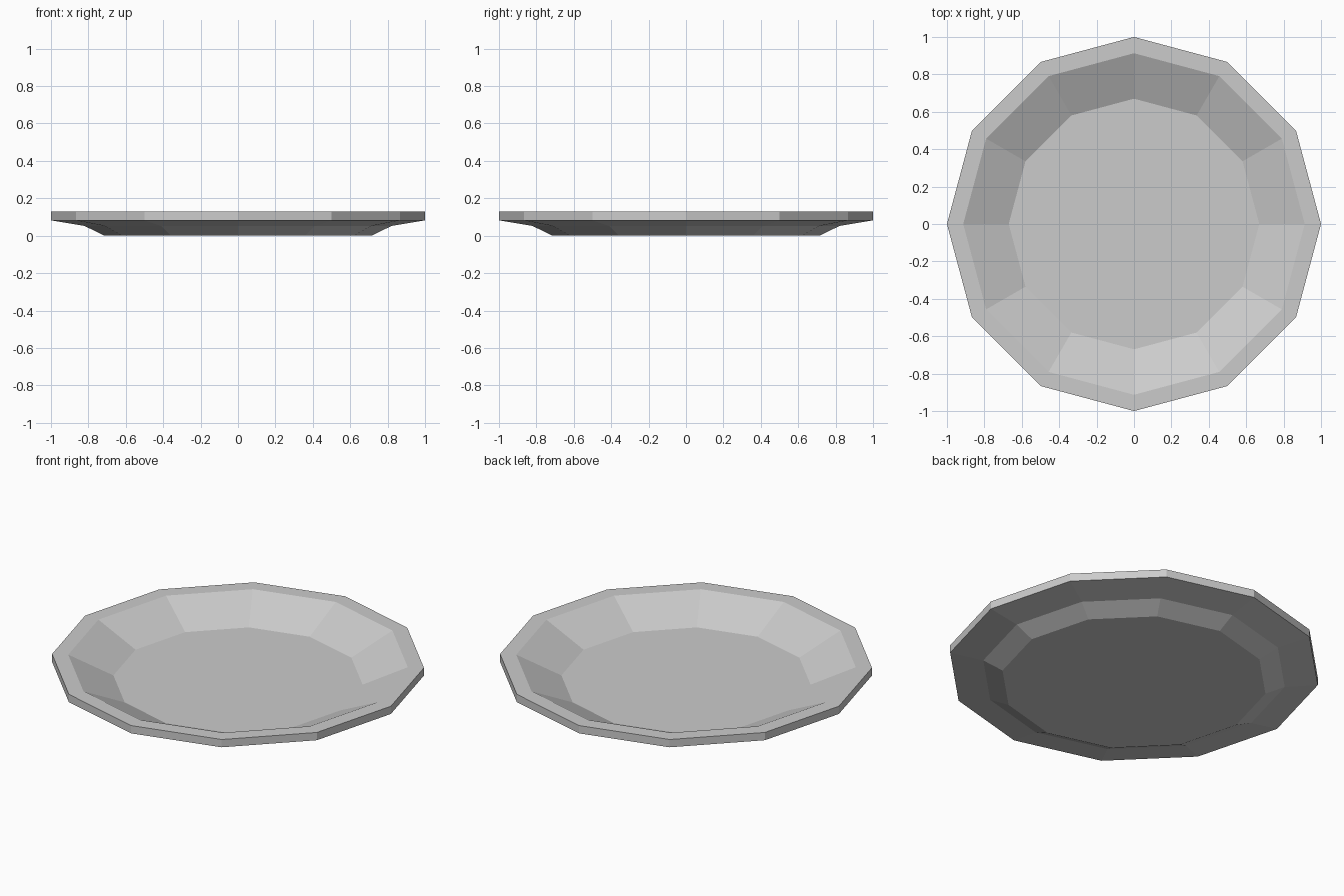
import bpy
import bmesh
import math

cube = bpy.data.objects.get("Cube")
if cube:
    bpy.data.objects.remove(cube, do_unlink=True)

# Single grey material
grey = bpy.data.materials.new("light_grey")
grey.use_nodes = True
colour = (0.6, 0.6, 0.6, 1)
grey.diffuse_color = colour
grey.node_tree.nodes["Principled BSDF"].inputs["Base Color"].default_value = colour

# Plate profile (radius, height) from the base, round the rim, to the inner floor
SIDES = 12
PROFILE = [(0.715, 0), (0.82, 0.052), (1, 0.082), (1, 0.128), (0.913, 0.128), (0.67, 0.015)]


def ring(bm, radius, height):
    step = 2 * math.pi / SIDES
    return [bm.verts.new((radius * math.cos(i * step), radius * math.sin(i * step), height))
            for i in range(SIDES)]


# Plate: twelve-sided lathe with closed base and floor
bm = bmesh.new()
rings = [ring(bm, r, z) for r, z in PROFILE]
for low, high in zip(rings, rings[1:]):
    for i in range(SIDES):
        j = (i + 1) % SIDES
        bm.faces.new((low[i], low[j], high[j], high[i]))
bm.faces.new(rings[0][::-1])
bm.faces.new(rings[-1])
bmesh.ops.recalc_face_normals(bm, faces=bm.faces)

mesh = bpy.data.meshes.new("plate")
bm.to_mesh(mesh)
bm.free()
mesh.materials.append(grey)
plate = bpy.data.objects.new("plate", mesh)
bpy.context.collection.objects.link(plate)
